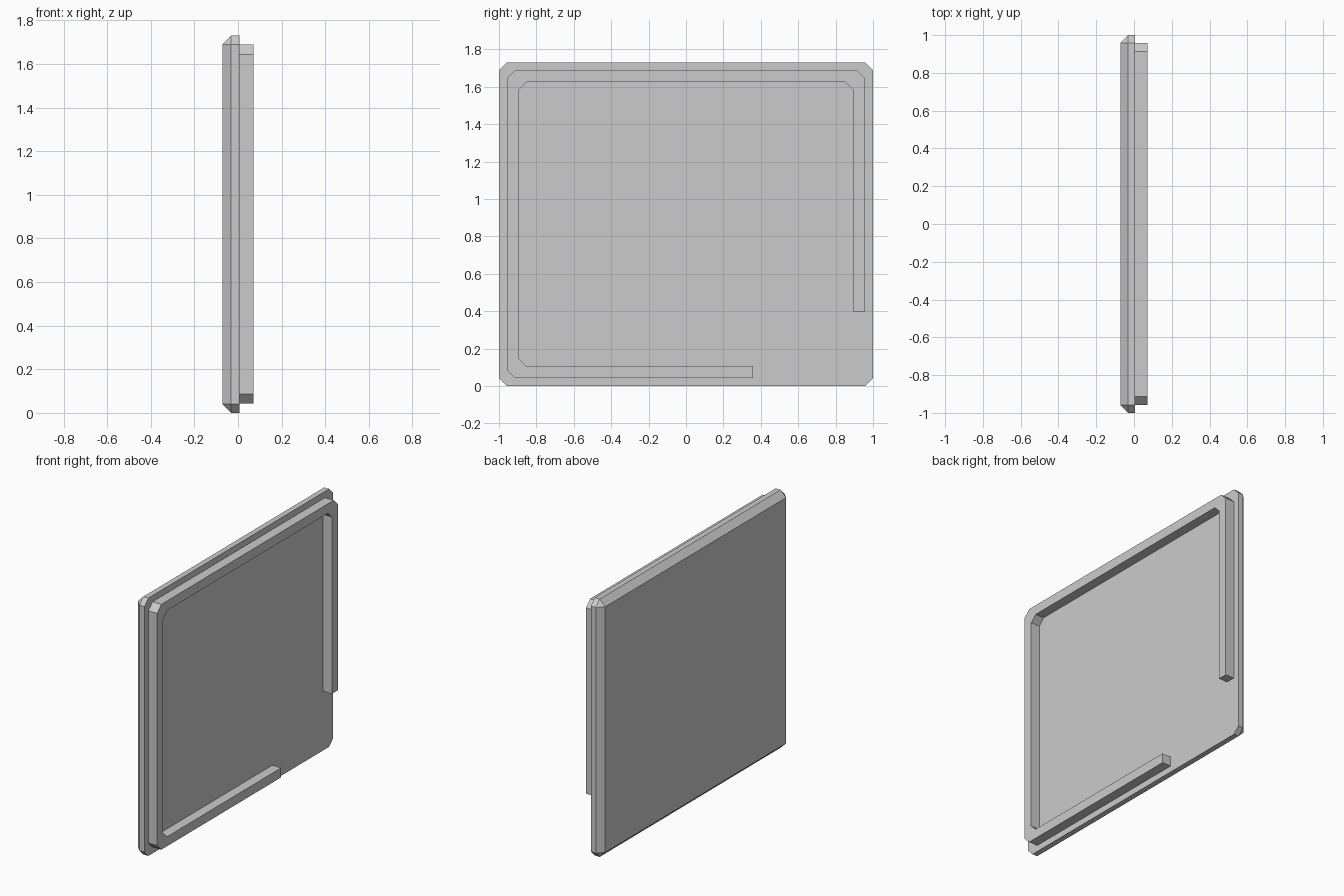
import bpy, bmesh

cube = bpy.data.objects.get("Cube")
if cube:
    bpy.data.objects.remove(cube, do_unlink=True)

BACK, SEAT, FRONT = -0.072, 0.006, 0.071   # x levels: plate back, plate front, rim front
HEIGHT = 1.73
CHAMFER = 0.041

grey = bpy.data.materials.new("light_grey")
grey.use_nodes = True
colour = (0.6, 0.6, 0.6, 1)
grey.diffuse_color = colour
grey.node_tree.nodes["Principled BSDF"].inputs["Base Color"].default_value = colour


def finish(name, bm):
    bmesh.ops.recalc_face_normals(bm, faces=bm.faces)
    mesh = bpy.data.meshes.new(name)
    bm.to_mesh(mesh)
    bm.free()
    mesh.materials.append(grey)
    obj = bpy.data.objects.new(name, mesh)
    bpy.context.collection.objects.link(obj)
    return obj


# Panel: a slab chamfered on every edge except around its flat front face
bm = bmesh.new()
bmesh.ops.create_cube(bm, size=1)
for v in bm.verts:
    v.co.x = SEAT if v.co.x > 0 else BACK
    v.co.y *= 2
    v.co.z = (v.co.z + 0.5) * HEIGHT
edges = [e for e in bm.edges if min(v.co.x for v in e.verts) < 0]
bmesh.ops.bevel(bm, geom=edges, offset=CHAMFER, offset_type='OFFSET',
                segments=1, profile=0.5, affect='EDGES')
finish("panel", bm)


# Rim: an open strip running round the panel with three cut corners
def rim_path(inset, cut):
    side, low, high = 1 - inset, inset, HEIGHT - inset
    return [(0.357, low), (cut - side, low), (-side, low + cut),
            (-side, high - cut), (cut - side, high), (side - cut, high),
            (side, high - cut), (side, 0.397)]


outline = rim_path(0.042, 0.044) + rim_path(0.106, 0.041)[::-1]
bm = bmesh.new()
face = bm.faces.new([bm.verts.new((SEAT, y, z)) for y, z in outline])
ext = bmesh.ops.extrude_face_region(bm, geom=[face], use_keep_orig=True)
top = [g for g in ext["geom"] if isinstance(g, bmesh.types.BMVert)]
bmesh.ops.translate(bm, verts=top, vec=(FRONT - SEAT, 0, 0))
finish("raised_rim", bm)
